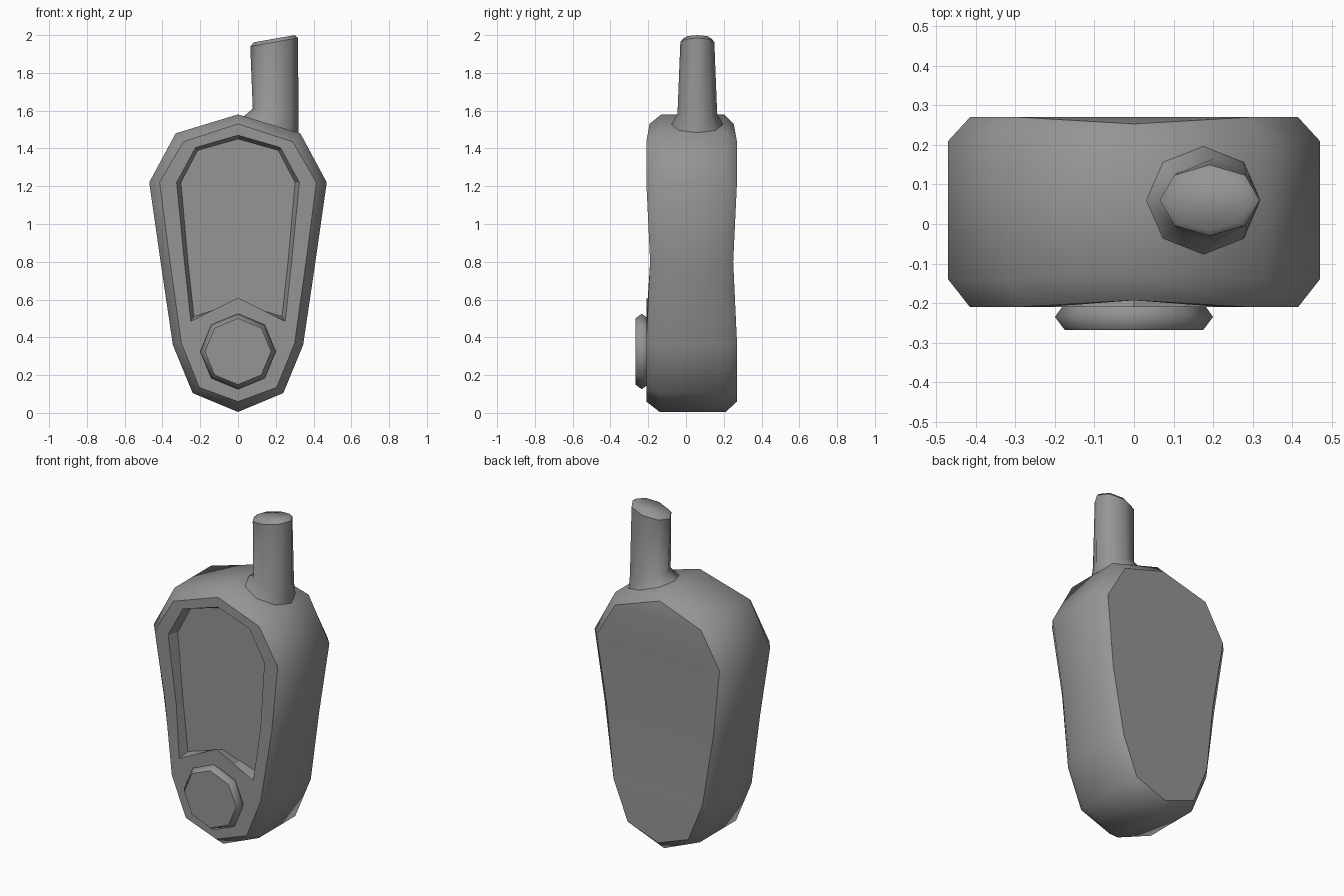
import bpy, bmesh, math

cube = bpy.data.objects.get("Cube")
if cube:
    bpy.data.objects.remove(cube)

grey = bpy.data.materials.new("plain grey")
grey.use_nodes = True
COLOUR = (0.3, 0.3, 0.3, 1)
grey.diffuse_color = COLOUR
grey.node_tree.nodes["Principled BSDF"].inputs["Base Color"].default_value = COLOUR


def add_ring(bm, points):
    return [bm.verts.new(p) for p in points]


def bridge(bm, a, b):
    """Join two rings of equal length with quads."""
    n = len(a)
    return [bm.faces.new((a[i], a[(i + 1) % n], b[(i + 1) % n], b[i])) for i in range(n)]


def finish(bm, name, sharp_rings):
    """Smooth shading, with the edges along the given rings kept crisp."""
    bmesh.ops.recalc_face_normals(bm, faces=bm.faces)
    for f in bm.faces:
        f.smooth = True
    for ring in sharp_rings:
        for i, v in enumerate(ring):
            edge = bm.edges.get((v, ring[(i + 1) % len(ring)]))
            if edge:
                edge.smooth = False
    mesh = bpy.data.meshes.new(name)
    bm.to_mesh(mesh)
    bm.free()
    mesh.materials.append(grey)
    obj = bpy.data.objects.new(name, mesh)
    bpy.context.collection.objects.link(obj)
    return obj


def mirrored(half, depths):
    """Full outline from its +x half (bottom to top), with a depth per point."""
    right = [(x, y, z) for (x, z), y in zip(half, depths)]
    return right + [(-x, y, z) for x, y, z in right[-2:0:-1]]


# Body: chamfered shell with a slight waist and a recessed screen
outer = [(0, 0.005), (0.24, 0.105), (0.345, 0.36), (0.41, 0.8), (0.47, 1.22), (0.33, 1.48), (0, 1.58)]
inner = [(0, 0.06), (0.205, 0.135), (0.30, 0.37), (0.36, 0.8), (0.415, 1.22), (0.29, 1.435), (0, 1.53)]
opening = [(0, 0.61), (0.125, 0.547), (0.25, 0.485), (0.284, 0.8), (0.325, 1.22), (0.225, 1.405), (0, 1.47)]
floor = [(0, 0.585), (0.115, 0.547), (0.233, 0.51), (0.265, 0.8), (0.302, 1.22), (0.213, 1.39), (0, 1.45)]
waist = [0, 0, 0, 0.02, 0, 0, 0.017]

bm = bmesh.new()
floor_ring = add_ring(bm, mirrored(floor, [-0.15] * 7))
opening_ring = add_ring(bm, mirrored(opening, [-0.21 + w for w in waist]))
front_ring = add_ring(bm, mirrored(inner, [-0.21 + w for w in waist]))
front_side = add_ring(bm, mirrored(outer, [-0.14 + w / 2 for w in waist]))
back_side = add_ring(bm, mirrored(outer, [0.21 - w / 2 for w in waist]))
back_ring = add_ring(bm, mirrored(inner, [0.27 - w for w in waist]))
rings = [floor_ring, opening_ring, front_ring, front_side, back_side, back_ring]
for a, b in zip(rings, rings[1:]):
    bridge(bm, a, b)
bm.faces.new(floor_ring)
n = len(back_ring)
for i in range(n // 2):
    strip = [back_ring[k % n] for k in (i, i + 1, n - i - 1, n - i)]
    bm.faces.new(list(dict.fromkeys(strip)))
# crisp corners inside the recess
for a, b in zip(floor_ring, opening_ring):
    bm.edges.get((a, b)).smooth = False
corners = [(a, b) for a, b in zip(floor_ring, opening_ring)]
finish(bm, "body", [floor_ring, opening_ring, front_ring, back_ring] + corners)


# Button: octagon with bevelled rim
bm = bmesh.new()


def octagon(radius, y):
    return [(radius * math.cos(k * math.pi / 4), y, 0.325 + radius * math.sin(k * math.pi / 4))
            for k in range(8)]


button_rings = [add_ring(bm, octagon(r, y))
                for r, y in ((0.175, -0.2), (0.2, -0.235), (0.175, -0.268))]
for a, b in zip(button_rings, button_rings[1:]):
    bridge(bm, a, b)
bm.faces.new(button_rings[0])
bm.faces.new(button_rings[-1])
finish(bm, "button", [button_rings[0], button_rings[-1]])


# Antenna: flared foot, tapering stem and slanted, slightly domed tip
def slanted(x0, x1, half_depth, z0, z1):
    """Eight-sided ring between x0 and x1 whose height runs from z0 to z1."""
    points = []
    for k in range(8):
        c, s = math.cos(k * math.pi / 4), math.sin(k * math.pi / 4)
        t = (c + 1) / 2
        points.append((x0 + (x1 - x0) * t, 0.06 + half_depth * s, z0 + (z1 - z0) * t))
    return points


bm = bmesh.new()
levels = [(0.025, 0.32, 0.14, 1.565, 1.475), (0.078, 0.32, 0.105, 1.61, 1.56),
          (0.065, 0.318, 0.09, 1.94, 1.985), (0.085, 0.3, 0.075, 1.962, 2.0)]
stem_rings = [add_ring(bm, slanted(*level)) for level in levels]
for a, b in zip(stem_rings, stem_rings[1:]):
    bridge(bm, a, b)
bm.faces.new(stem_rings[0])
bm.faces.new(stem_rings[-1])
finish(bm, "antenna", [stem_rings[0], stem_rings[2]])
